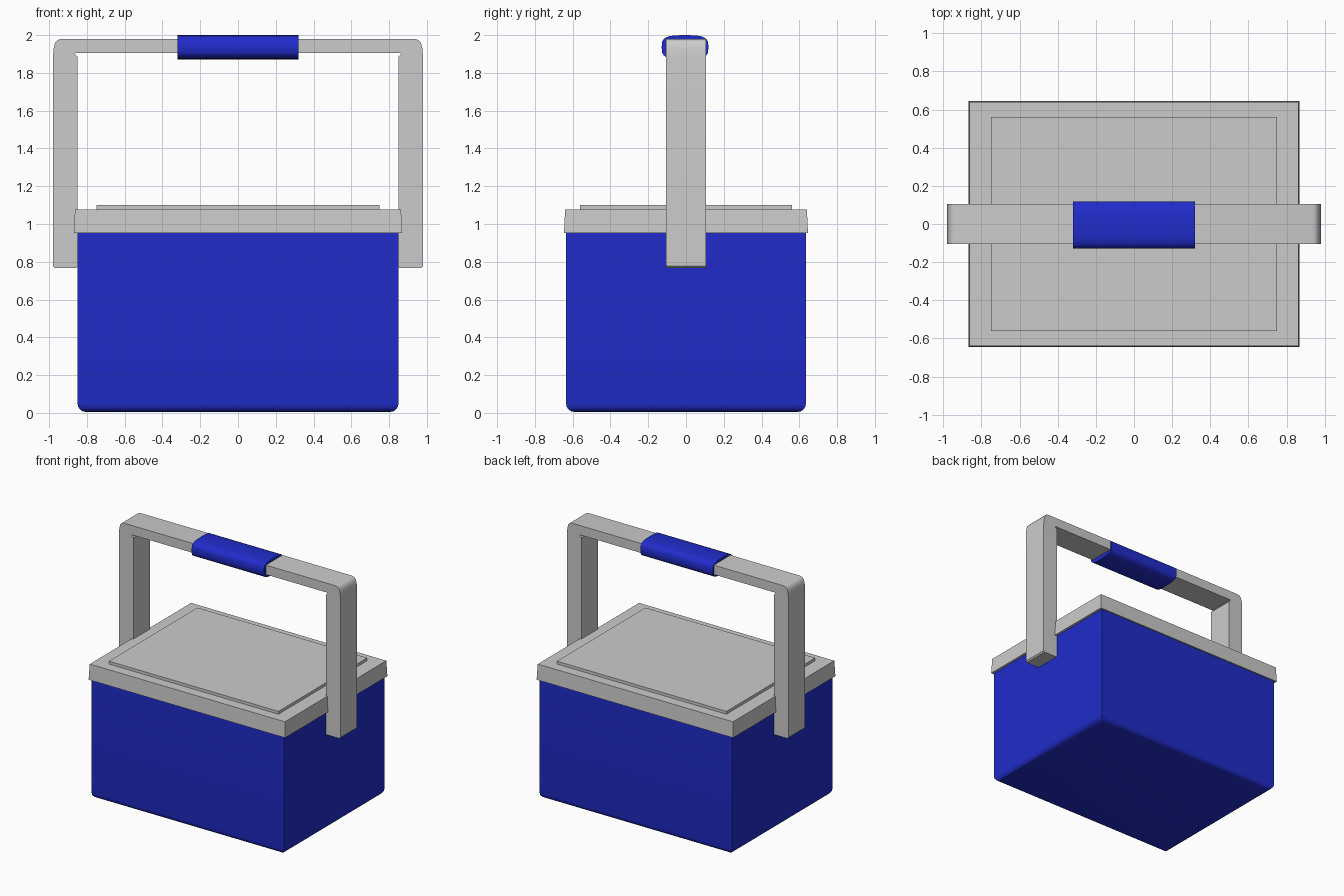
import bpy, bmesh, math

if "Cube" in bpy.data.objects:
    bpy.data.objects.remove(bpy.data.objects["Cube"])

blue = bpy.data.materials.new("blue_plastic")
blue.diffuse_color = (0.015, 0.025, 0.6, 1)
blue.use_nodes = True
blue.node_tree.nodes["Principled BSDF"].inputs["Base Color"].default_value = blue.diffuse_color


def finish(name, bm, mat=None, smooth=False):
    bmesh.ops.recalc_face_normals(bm, faces=bm.faces)
    me = bpy.data.meshes.new(name)
    bm.to_mesh(me)
    bm.free()
    ob = bpy.data.objects.new(name, me)
    bpy.context.collection.objects.link(ob)
    if mat:
        me.materials.append(mat)
    if smooth:
        bpy.ops.object.select_all(action='DESELECT')
        bpy.context.view_layer.objects.active = ob
        ob.select_set(True)
        bpy.ops.object.shade_smooth_by_angle(angle=math.radians(35))
    return ob


def box(hx, hy, z0, z1, taper=0.0):
    """Box of half sizes hx, hy; the top is inset by taper."""
    bm = bmesh.new()
    bmesh.ops.create_cube(bm, size=2)
    for v in bm.verts:
        t = taper if v.co.z > 0 else 0
        v.co = (v.co.x * (hx - t), v.co.y * (hy - t), z1 if v.co.z > 0 else z0)
    return bm


def extrude_profile(points, to_3d, half):
    """Prism from a 2D profile, spanning -half..half along the third axis."""
    bm = bmesh.new()
    face = bm.faces.new([bm.verts.new(to_3d(a, b, -half)) for a, b in points])
    new = bmesh.ops.extrude_face_region(bm, geom=[face])["geom"]
    offset = to_3d(0, 0, 2 * half)
    bmesh.ops.translate(bm, vec=offset,
                        verts=[g for g in new if isinstance(g, bmesh.types.BMVert)])
    return bm


# Cooler body with rounded bottom edges
bm = box(0.85, 0.635, 0.005, 0.96)
bottom = [e for e in bm.edges if all(v.co.z < 0.1 for v in e.verts)]
bmesh.ops.bevel(bm, geom=bottom, offset=0.045, segments=4, profile=0.5, affect='EDGES')
finish("body", bm, blue, True)

# Lid rim and raised lid panel
finish("lid", box(0.869, 0.646, 0.953, 1.077, 0.006))
finish("lid_panel", box(0.75, 0.56, 1.07, 1.10))

# Carrying handle: arch profile, mirrored in x
half_arch = [(0.86, 1.905), (0.865, 1.90), (0.85, 1.885), (0.85, 0.775), (0.856, 0.768),
             (0.97, 0.768), (0.98, 0.778), (0.98, 1.88), (0.976, 1.93),
             (0.968, 1.96), (0.955, 1.974), (0.935, 1.98)]
arch = half_arch + [(-x, z) for x, z in reversed(half_arch)]
finish("handle", extrude_profile(arch, lambda a, b, c: (a, c, b), 0.105), None, True)

# Rounded grip sleeve around the top bar
grip = []
n = 24
for i in range(n):
    c, s = math.cos(2 * math.pi * i / n), math.sin(2 * math.pi * i / n)
    y = math.copysign(abs(c) ** 0.6, c) * 0.124
    z = math.copysign(abs(s) ** 0.6, s) * 0.064
    grip.append((y - 0.005, z + 1.936))
finish("handle_grip", extrude_profile(grip, lambda a, b, c: (c, a, b), 0.32), blue, True)
